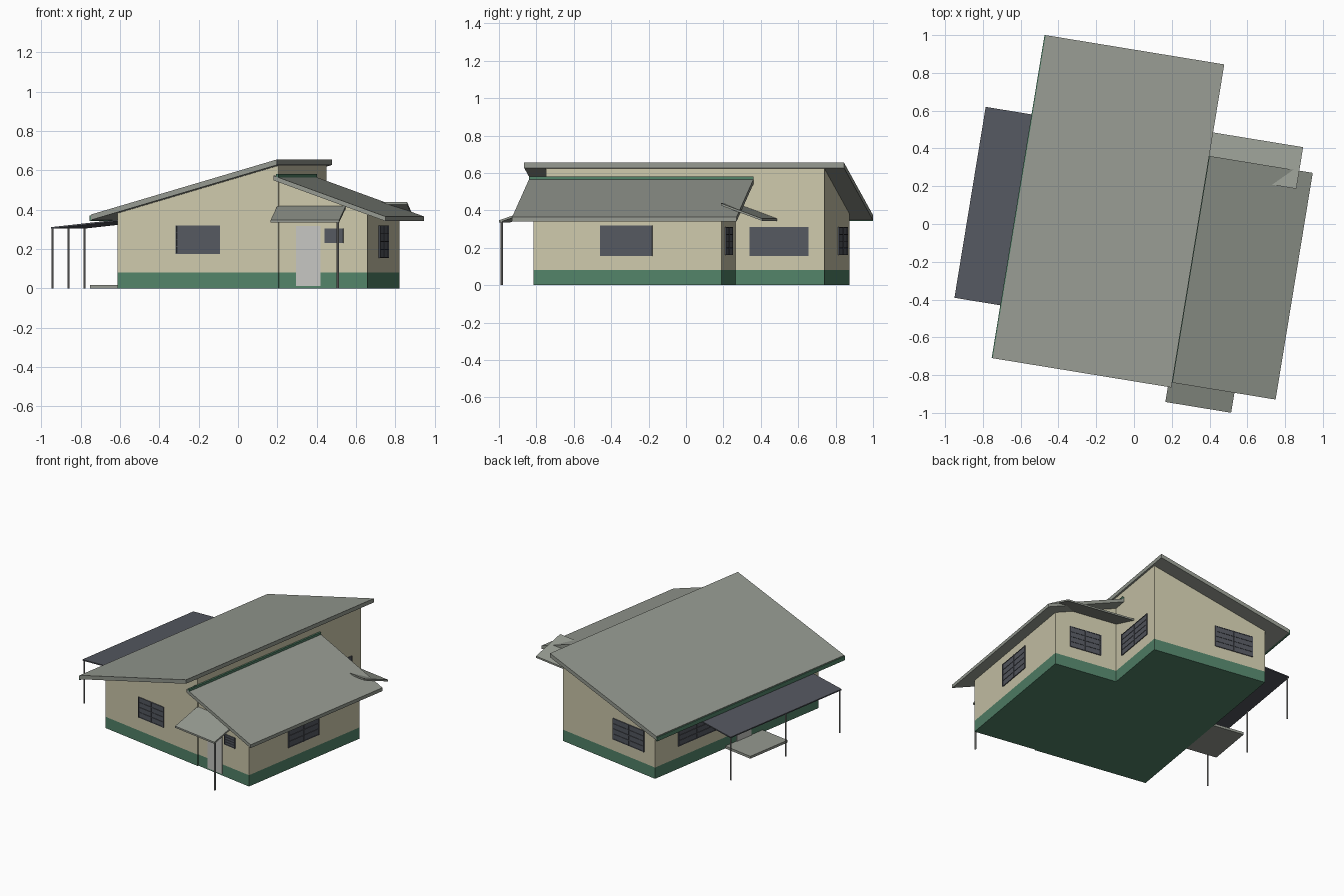
import bpy, bmesh, math
from mathutils import Matrix, Vector

if "Cube" in bpy.data.objects:
    bpy.data.objects.remove(bpy.data.objects["Cube"], do_unlink=True)

# The house is planned square, then turned on its plot
TURN = Matrix.Rotation(math.radians(-9.3), 4, "Z")


def material(name, rgb):
    m = bpy.data.materials.new(name)
    m.use_nodes = True
    m.diffuse_color = (*rgb, 1)
    m.node_tree.nodes["Principled BSDF"].inputs["Base Color"].default_value = (*rgb, 1)
    return m


CREAM = material("cream wall", (0.61, 0.58, 0.41))
GREEN = material("green paint", (0.085, 0.225, 0.14))
ROOF = material("grey roof", (0.30, 0.32, 0.28))
SLATE = material("slate glass", (0.09, 0.098, 0.117))
DOOR = material("pale door", (0.56, 0.56, 0.53))
METAL = material("post metal", (0.28, 0.28, 0.27))


def finish(name, bm, mat):
    bmesh.ops.recalc_face_normals(bm, faces=bm.faces)
    bm.transform(TURN)
    mesh = bpy.data.meshes.new(name)
    bm.to_mesh(mesh)
    bm.free()
    mesh.materials.append(mat)
    obj = bpy.data.objects.new(name, mesh)
    bpy.context.collection.objects.link(obj)
    return obj


def prism(name, profile, start, end, mat, along="y"):
    """Extrude a side profile (across, height) along x or y."""
    bm = bmesh.new()
    place = (lambda a, z: (a, start, z)) if along == "y" else (lambda a, z: (start, a, z))
    face = bm.faces.new([bm.verts.new(place(a, z)) for a, z in profile])
    out = bmesh.ops.extrude_face_region(bm, geom=[face])
    shift = Vector((0, end - start, 0) if along == "y" else (end - start, 0, 0))
    moved = [v for v in out["geom"] if isinstance(v, bmesh.types.BMVert)]
    bmesh.ops.translate(bm, verts=moved, vec=shift)
    return finish(name, bm, mat)


def box(name, x, y, z, mat):
    return prism(name, [(x[0], z[0]), (x[1], z[0]), (x[1], z[1]), (x[0], z[1])], *y, mat)


def slab(name, low, high, start, end, thick, mat, along="y"):
    """Sloping sheet between two top edges (across, height)."""
    (a, za), (b, zb) = low, high
    pts = [(a, za), (b, zb), (b, zb - thick), (a, za - thick)]
    return prism(name, pts, start, end, mat, along)


def post(name, x, y, height, radius):
    bm = bmesh.new()
    bmesh.ops.create_cone(bm, cap_ends=True, segments=8, radius1=radius, radius2=radius,
                          depth=height, matrix=Matrix.Translation((x, y, height / 2)))
    return finish(name, bm, METAL)


# Plan limits
W, M, E = -0.505, 0.325, 0.78
FRONT, BACK = -0.705, 0.803
WING_FRONT, WING_BACK = -0.698, 0.321
BAND = 0.08

# Walls and painted base band
prism("main_walls", [(W, BAND), (M, BAND), (M, 0.63), (W, 0.388)], FRONT, BACK, CREAM)
prism("wing_walls", [(M, BAND), (E, BAND), (E, 0.385), (M, 0.55)], WING_FRONT, WING_BACK, CREAM)
box("main_base", (W, M), (FRONT, BACK), (0, BAND), GREEN)
box("wing_base", (M, E), (WING_FRONT, WING_BACK), (0, BAND), GREEN)

# Roofs with green fascia boards
slab("main_roof", (-0.623, 0.375), (0.335, 0.655), -0.822, 0.911, 0.028, ROOF)
box("main_fascia", (-0.629, -0.62), (-0.822, 0.911), (0.342, 0.37), GREEN)
slab("wing_roof", (0.89, 0.365), (0.313, 0.573), -0.796, 0.42, 0.024, ROOF)
box("wing_fascia", (0.326, 0.338), (-0.796, 0.42), (0.55, 0.58), GREEN)

# Canopies and their posts
slab("front_canopy", (-0.903, 0.347), (WING_FRONT, 0.418), 0.316, 0.669, 0.012, ROOF, "x")
slab("back_canopy", (0.546, 0.356), (0.323, 0.438), M, 0.818, 0.012, ROOF, "x")
slab("carport_canopy", (-0.875, 0.311), (W, 0.352), -0.539, 0.485, 0.008, SLATE)
post("front_post", 0.66, -0.89, 0.345, 0.006)
for i, y in enumerate((-0.53, -0.03, 0.475)):
    post(f"carport_post_{i + 1}", -0.868, y, 0.306, 0.005)

# Side step
box("side_step", (-0.73, W), (-0.19, 0.155), (0, 0.017), ROOF)


def panel(name, side, at, span, z, depth, mat):
    """Thin plate on a wall; side is the axis and sign of its outward normal."""
    axis, sign = side
    across = sorted((at - sign * 0.002, at + sign * depth))
    if axis == "x":
        return box(name, across, span, z, mat)
    return box(name, span, across, z, mat)


def window(name, side, at, a, b, z0, z1, sashes=2):
    panel(name + "_glass", side, at, (a, b), (z0, z1), 0.003, SLATE)
    # Sash stiles and louvre rails
    for i in range(sashes + 1):
        c = a + 0.003 + (b - a - 0.006) * i / sashes
        panel(f"{name}_stile_{i + 1}", side, at, (c - 0.003, c + 0.003), (z0, z1), 0.007, SLATE)
    for i in range(5):
        c = z0 + 0.002 + (z1 - z0 - 0.004) * i / 4
        panel(f"{name}_rail_{i + 1}", side, at, (a, b), (c - 0.002, c + 0.002), 0.006, SLATE)


# Windows
window("front_window", ("y", -1), FRONT, -0.205, 0.023, 0.175, 0.32)
window("porch_window", ("y", -1), WING_FRONT, 0.56, 0.657, 0.23, 0.305, 1)
window("wing_side_window", ("x", 1), E, -0.338, -0.055, 0.155, 0.32)
window("wing_back_window", ("y", 1), WING_BACK, 0.44, 0.67, 0.16, 0.31)
window("main_side_window", ("x", 1), M, 0.398, 0.717, 0.155, 0.31)
window("back_window", ("y", 1), BACK, -0.41, -0.13, 0.16, 0.31)
window("carport_window", ("x", -1), W, 0.25, 0.59, 0.16, 0.31)

# Doors
panel("front_door", ("y", -1), WING_FRONT, (0.413, 0.54), (0.012, 0.318), 0.005, DOOR)
panel("carport_door", ("x", -1), W, (-0.08, 0.05), (0.017, 0.318), 0.005, DOOR)
